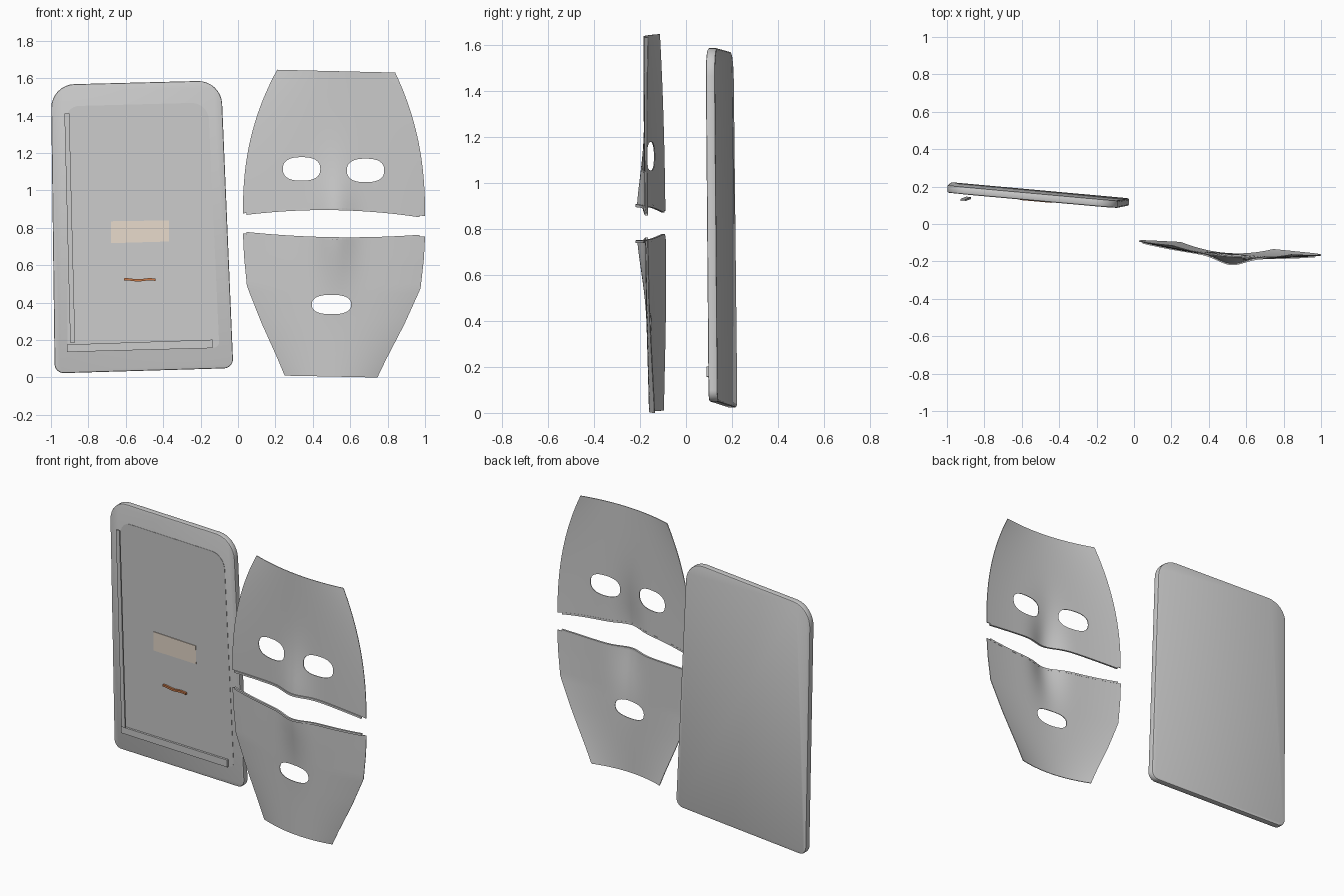
import bpy, bmesh, math
from mathutils import Vector

if "Cube" in bpy.data.objects:
    bpy.data.objects.remove(bpy.data.objects["Cube"])


def make_obj(name, verts, faces, color=None, smooth=False):
    me = bpy.data.meshes.new(name)
    me.from_pydata(verts, [], faces)
    bm = bmesh.new()
    bm.from_mesh(me)
    bmesh.ops.recalc_face_normals(bm, faces=bm.faces)
    bm.to_mesh(me)
    bm.free()
    ob = bpy.data.objects.new(name, me)
    bpy.context.collection.objects.link(ob)
    if color:
        mat = bpy.data.materials.new(name)
        mat.diffuse_color = color
        mat.use_nodes = True
        mat.node_tree.nodes["Principled BSDF"].inputs["Base Color"].default_value = mat.diffuse_color
        me.materials.append(mat)
    if smooth:
        me.shade_smooth()
    return ob


def select(ob):
    bpy.ops.object.select_all(action='DESELECT')
    ob.select_set(True)
    bpy.context.view_layer.objects.active = ob


def rounded(corners, radii, n=8):
    pts = []
    for i, (c, r) in enumerate(zip(corners, radii)):
        c = Vector(c)
        a = c + (Vector(corners[i - 1]) - c).normalized() * r
        b = c + (Vector(corners[(i + 1) % len(corners)]) - c).normalized() * r
        o = a + b - c
        for k in range(n + 1):
            s = k / n * math.pi / 2
            pts.append(o + (b - o) * math.sin(s) + (a - o) * math.cos(s))
    return pts


def panel_y(x, z):
    return 0.167 - 0.09 * (x + 1) + 0.012 * (1.56 - z)


def slab(name, pts, lift, thick, color=None):
    # outline in front view, extruded back from the leaning panel plane
    n = len(pts)
    v = [(x, panel_y(x, z) - lift + d, z) for d in (0, thick) for x, z in pts]
    f = [list(range(n)), list(range(n, 2 * n))]
    f += [(i, (i + 1) % n, n + (i + 1) % n, n + i) for i in range(n)]
    return make_obj(name, v, f, color)


# rounded case and its inner pane
case = slab("panel_case", rounded([(-1.0, 1.565), (-0.09, 1.588), (-0.025, 0.05), (-0.98, 0.022)],
                                  [0.125, 0.125, 0.05, 0.05]), 0, 0.04)
bev = case.modifiers.new("edge", 'BEVEL')
bev.width, bev.segments, bev.limit_method = 0.007, 2, 'ANGLE'
select(case)
bpy.ops.object.modifier_apply(modifier="edge")
bpy.ops.object.shade_smooth_by_angle(angle=math.radians(40))
slab("inner_pane", rounded([(-0.92, 1.45), (-0.16, 1.47), (-0.10, 0.16), (-0.91, 0.15)],
                           [0.07, 0.09, 0.03, 0.01]), 0.002, 0.004)

# side rail, bottom ledge, card and small mark
slab("side_rail", [(-0.928, 1.41), (-0.902, 1.41), (-0.871, 0.188), (-0.897, 0.188)], 0.038, 0.01)
slab("bottom_ledge", [(-0.915, 0.176), (-0.137, 0.202), (-0.137, 0.157), (-0.915, 0.136)], 0.017, 0.013)
slab("card", [(-0.68, 0.835), (-0.37, 0.84), (-0.37, 0.727), (-0.68, 0.718)], 0.006, 0.006,
     (0.8, 0.7, 0.6, 1))
xs = [-0.61 + 0.17 * i / 8 for i in range(9)]
wave = [(x, 0.522 + 0.003 * math.sin(50 * x)) for x in xs]
slab("small_mark", [(x, z + 0.006) for x, z in wave] + [(x, z - 0.006) for x, z in wave[::-1]],
     0.016, 0.012, (0.6, 0.2, 0.07, 1))


def mask_y(x, z, t):
    y = -0.128 - 0.077 * (x - 0.515) + 0.01 * (0.8 - z) / 0.8
    y -= 0.04 * (1 - t * t)
    nose = math.exp(-((x - 0.52) / 0.1) ** 2 - ((z - 0.82) / 0.28) ** 2)
    return y - 0.045 * nose * (1 - t * t)


def lower_taper(v):
    k = [(0, 0), (.16, .025), (.37, .095), (.62, .43), (.88, .83), (1, 1)]
    for (a, fa), (b, fb) in zip(k, k[1:]):
        if v <= b:
            return fa + (fb - fa) * (v - a) / (b - a)
    return 1


def mask_sheet(name, taper, dl, dr, seam, far, nv=30, nu=40):
    # grid from the middle seam (v=0) to the outer end (v=1)
    verts = []
    for j in range(nv + 1):
        v = j / nv
        for i in range(nu + 1):
            u = i / nu
            x0, x1 = 0.027 + dl * taper(v), 1.0 - dr * taper(v)
            x = x0 + (x1 - x0) * u
            z = seam(u) * (1 - v) + far(u) * v
            verts.append((x, mask_y(x, z, 2 * u - 1), z))
    w = nu + 1
    faces = [(j * w + i, j * w + i + 1, (j + 1) * w + i + 1, (j + 1) * w + i)
             for j in range(nv) for i in range(nu)]
    ob = make_obj(name, verts, faces, smooth=True)
    s = ob.modifiers.new("thick", 'SOLIDIFY')
    s.thickness, s.offset = 0.004, 0
    select(ob)
    bpy.ops.object.modifier_apply(modifier="thick")
    return ob


def cut_hole(ob, cx, cz, rx, rz, n=32):
    def p(c, r, e):
        return r * math.copysign(abs(c) ** e, c)
    ring = [(cx + p(math.cos(a), rx, 0.8), cz + p(math.sin(a), rz, 0.8))
            for a in (2 * math.pi * k / n for k in range(n))]
    v = [(x, y, z) for y in (-0.4, 0.04) for x, z in ring]
    f = [list(range(n)), list(range(n, 2 * n))]
    f += [(i, (i + 1) % n, n + (i + 1) % n, n + i) for i in range(n)]
    cutter = make_obj("hole_cutter", v, f)
    cutter.hide_render = True
    m = ob.modifiers.new("hole", 'BOOLEAN')
    m.operation, m.object, m.solver = 'DIFFERENCE', cutter, 'EXACT'
    select(ob)
    bpy.ops.object.modifier_apply(modifier="hole")
    bpy.data.objects.remove(cutter)


def seam_lip(name, seam, shift, nu=40):
    # thin strip running along the front of the seam edge
    verts = []
    for i in range(nu + 1):
        u = 0.02 + 0.95 * i / nu
        x, z = 0.027 + 0.973 * u, seam(u) + shift
        y = mask_y(x, z, 2 * u - 1)
        verts += [(x, y + dy, z + dz) for dy, dz in
                  ((-0.009, -0.006), (-0.009, 0.006), (0.003, 0.006), (0.003, -0.006))]
    faces = [(4 * i + k, 4 * i + (k + 1) % 4, 4 * i + 4 + (k + 1) % 4, 4 * i + 4 + k)
             for i in range(nu) for k in range(4)]
    faces += [(0, 1, 2, 3), tuple(4 * nu + k for k in range(4))]
    make_obj(name, verts, faces)


def up_seam(u):
    return 0.877 - 0.015 * u + 0.14 * u * (1 - u)


def low_seam(u):
    return 0.77 - 0.015 * u - 0.09 * u * (1 - u)


# upper half of the face with eye openings
upper = mask_sheet("mask_upper", lambda v: v ** 2.3, 0.183, 0.16, up_seam, lambda u: 1.645 - 0.015 * u)
cut_hole(upper, 0.34, 1.115, 0.1, 0.063)
cut_hole(upper, 0.682, 1.107, 0.1, 0.063)
# lower half with mouth opening
lower = mask_sheet("mask_lower", lower_taper, 0.223, 0.255, low_seam, lambda u: 0.01 - 0.01 * u)
cut_hole(lower, 0.5, 0.39, 0.105, 0.052)
for ob in (upper, lower):
    select(ob)
    bpy.ops.object.shade_smooth_by_angle(angle=math.radians(35))
seam_lip("upper_seam_lip", up_seam, -0.004)
seam_lip("lower_seam_lip", low_seam, 0.004)
